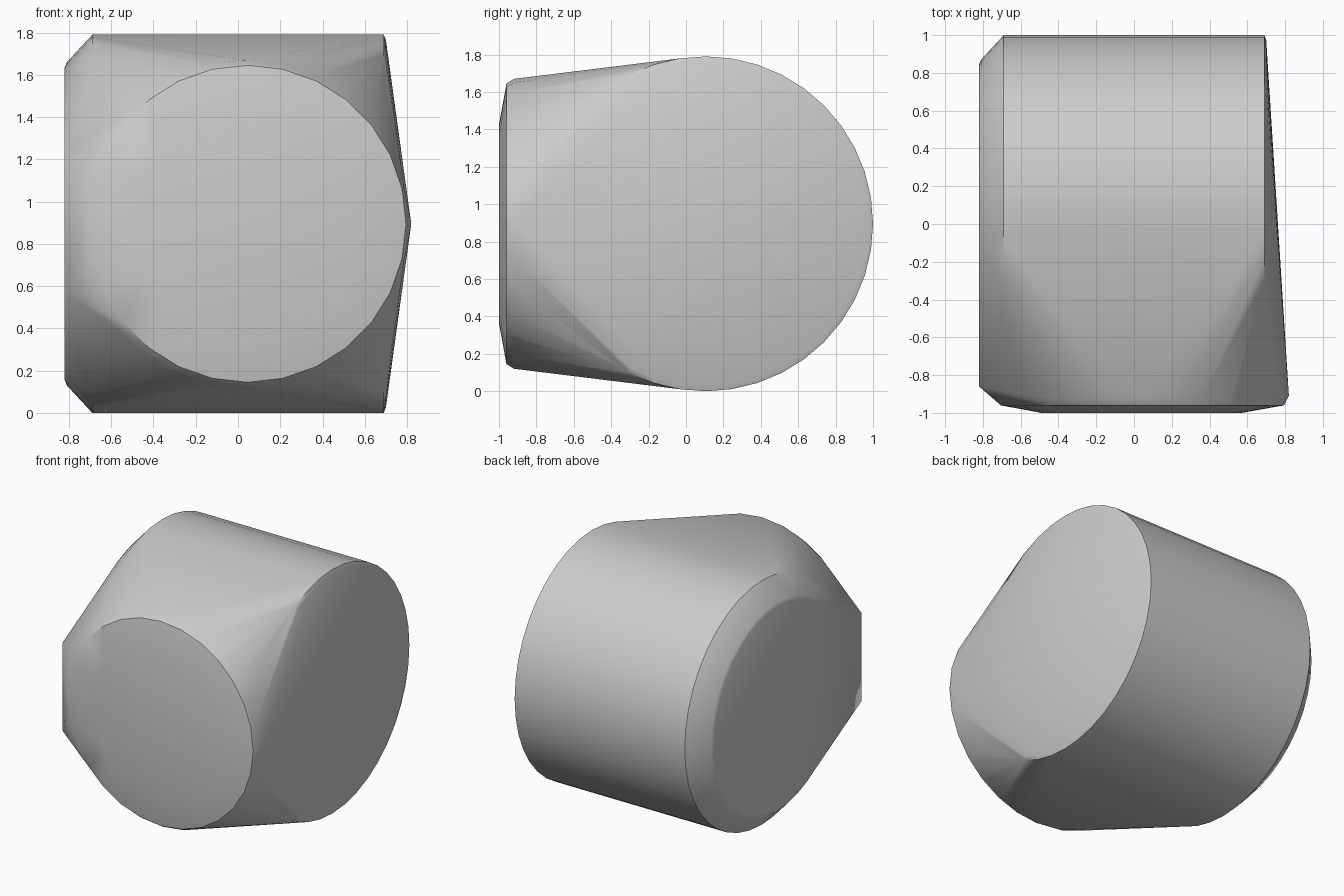
import bpy, bmesh, math
from mathutils import Vector

cube = bpy.data.objects.get("Cube")
if cube:
    bpy.data.objects.remove(cube, do_unlink=True)

MID = 0.895      # height of both axes
BARREL_Y = 0.105  # barrel axis, front to back

grey = bpy.data.materials.new("light_grey")
grey.use_nodes = True
colour = (0.6, 0.6, 0.6, 1)
grey.diffuse_color = colour
grey.node_tree.nodes["Principled BSDF"].inputs["Base Color"].default_value = colour

bm = bmesh.new()


def ring(axis, offset, centre, radius, count):
    """Circle of points around the x or y axis at the given offset."""
    for i in range(count):
        a = math.tau * i / count
        side, up = centre + radius * math.cos(a), MID + radius * math.sin(a)
        bm.verts.new((offset, side, up) if axis == "x" else (side, offset, up))


# Crosswise barrel with a chamfered end at -x and a thin bevel at +x
for x, r in ((-0.82, 0.74), (-0.81, 0.765), (-0.69, 0.895), (0.69, 0.895), (0.70, 0.87)):
    ring("x", x, BARREL_Y, r, 40)

# Shallow domed disc at the front
for y, x, r in ((-0.92, 0.03, 0.775), (-0.96, 0.045, 0.75), (-1.0, 0.04, 0.53)):
    ring("y", y, x, r, 28)

# Front corners of the flat -x side, and the forward point of the +x side
for p in ((-0.82, -0.86, 0.57), (-0.82, -0.86, 1.22), (0.82, -0.91, MID)):
    bm.verts.new(p)

# Skin wrapped tightly round the barrel and the disc
hull = bmesh.ops.convex_hull(bm, input=bm.verts)
loose = [v for v in bm.verts if not v.link_faces]
bmesh.ops.delete(bm, geom=loose, context="VERTS")
bmesh.ops.dissolve_limit(bm, angle_limit=math.radians(0.2), verts=bm.verts, edges=bm.edges)
bmesh.ops.recalc_face_normals(bm, faces=bm.faces)

mesh = bpy.data.meshes.new("rounded_hull")
bm.to_mesh(mesh)
bm.free()
mesh.materials.append(grey)
body = bpy.data.objects.new("rounded_hull", mesh)
bpy.context.collection.objects.link(body)

bpy.ops.object.select_all(action="DESELECT")
body.select_set(True)
bpy.context.view_layer.objects.active = body
bpy.ops.object.shade_smooth_by_angle(angle=math.radians(30))
